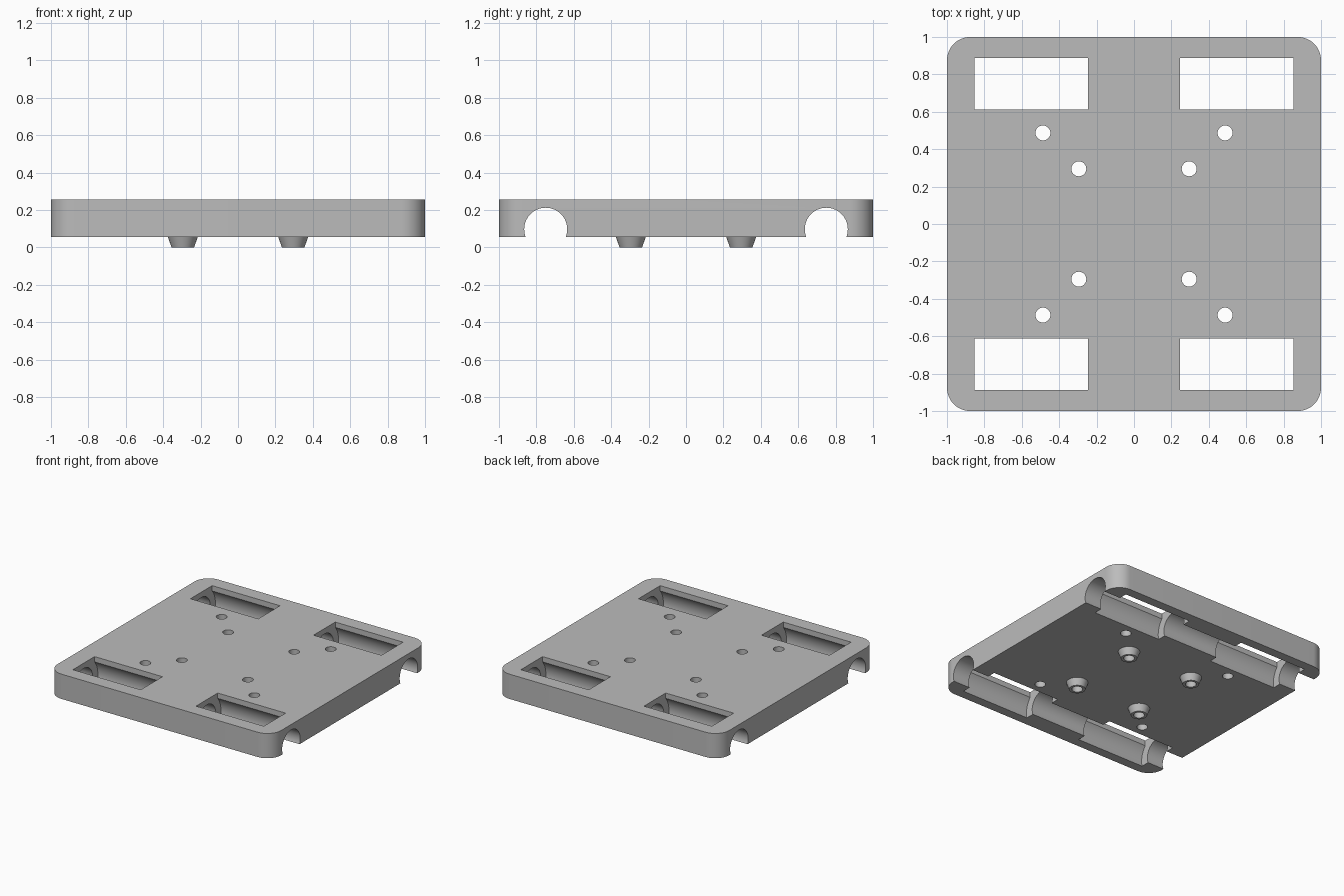
import bpy
import bmesh
import math
from mathutils import Matrix, Vector

default = bpy.data.objects.get("Cube")
if default:
    bpy.data.objects.remove(default, do_unlink=True)

BOTTOM, TOP = 0.055, 0.255
AXLE_Y, AXLE_Z = 0.75, 0.097
POCKET_X, POCKET_LEN, POCKET_WIDTH = 0.55, 0.606, 0.277
HOLE_R = 0.04
SIGNS = [(sx, sy) for sx in (-1, 1) for sy in (-1, 1)]

grey = bpy.data.materials.new("plain grey")
grey.use_nodes = True
colour = (0.5, 0.5, 0.5, 1)
grey.diffuse_color = colour
grey.node_tree.nodes["Principled BSDF"].inputs["Base Color"].default_value = colour


def add_object(name, bm):
    bmesh.ops.recalc_face_normals(bm, faces=bm.faces)
    mesh = bpy.data.meshes.new(name)
    bm.to_mesh(mesh)
    bm.free()
    mesh.materials.append(grey)
    obj = bpy.data.objects.new(name, mesh)
    bpy.context.collection.objects.link(obj)
    return obj


def box(name, centre, size):
    bm = bmesh.new()
    bmesh.ops.create_cube(bm, size=1, matrix=Matrix.Translation(centre) @ Matrix.Diagonal((*size, 1)))
    return add_object(name, bm)


def cylinder(name, centre, radius, length, along_x=False, segments=64):
    turn = Matrix.Rotation(math.pi / 2, 4, "Y") if along_x else Matrix()
    bm = bmesh.new()
    bmesh.ops.create_cone(bm, cap_ends=True, segments=segments, radius1=radius, radius2=radius,
                          depth=length, matrix=Matrix.Translation(centre) @ turn)
    return add_object(name, bm)


def cut(target, cutter):
    cutter.hide_render = True
    mod = target.modifiers.new("cut", "BOOLEAN")
    mod.operation = "DIFFERENCE"
    mod.solver = "EXACT"
    mod.object = cutter
    bpy.context.view_layer.objects.active = target
    bpy.ops.object.modifier_apply(modifier=mod.name)
    bpy.data.objects.remove(cutter, do_unlink=True)


def smooth(obj):
    bpy.ops.object.select_all(action="DESELECT")
    obj.select_set(True)
    bpy.context.view_layer.objects.active = obj
    bpy.ops.object.shade_smooth_by_angle(angle=math.radians(30))


# Plate with rounded vertical corners
bm = bmesh.new()
middle = Vector((0, 0, (BOTTOM + TOP) / 2))
bmesh.ops.create_cube(bm, size=1, matrix=Matrix.Translation(middle) @ Matrix.Diagonal((2, 2, TOP - BOTTOM, 1)))
uprights = [e for e in bm.edges if abs(e.verts[0].co.z - e.verts[1].co.z) > 0.1]
bmesh.ops.bevel(bm, geom=uprights, offset=0.125, segments=12, profile=0.5, affect="EDGES")
plate = add_object("base_plate", bm)

# Axle channels, open underneath
for sy in (-1, 1):
    cut(plate, cylinder("channel_cutter", (0, sy * AXLE_Y, AXLE_Z), 0.115, 2.4, True))

# Roller pockets: a round cavity below a rectangular opening
for sx, sy in SIGNS:
    x, y = sx * POCKET_X, sy * AXLE_Y
    cut(plate, cylinder("cavity_cutter", (x, y, AXLE_Z), 0.18, POCKET_LEN, True))
    cut(plate, box("opening_cutter", (x, y, 0.25), (POCKET_LEN, POCKET_WIDTH, 0.3)))

# Screw holes on both diagonals
for sx, sy in SIGNS:
    for d in (0.295, 0.487):
        cut(plate, cylinder("hole_cutter", (sx * d, sy * d, 0.15), HOLE_R, 0.6, segments=32))
smooth(plate)


# Tapered hollow feet under the inner holes
def foot(name, x, y):
    profile = [(HOLE_R, BOTTOM), (HOLE_R, 0), (0.06, 0), (0.08, BOTTOM)]
    bm = bmesh.new()
    verts = [bm.verts.new((r, 0, z)) for r, z in profile]
    edges = [bm.edges.new(pair) for pair in zip(verts, verts[1:])]
    bmesh.ops.spin(bm, geom=verts + edges, cent=(0, 0, 0), axis=(0, 0, 1),
                   angle=math.tau, steps=32)
    bmesh.ops.remove_doubles(bm, verts=bm.verts, dist=0.0001)
    obj = add_object(name, bm)
    # Outer wall must face away from the axis
    if any(f.normal.z > 0.5 for f in obj.data.polygons):
        obj.data.flip_normals()
    obj.location = (x, y, 0)
    smooth(obj)


for sx, sy in SIGNS:
    side = "left" if sx > 0 else "right"
    end = "back" if sy > 0 else "front"
    foot(f"{end}_{side}_foot", sx * 0.295, sy * 0.295)
